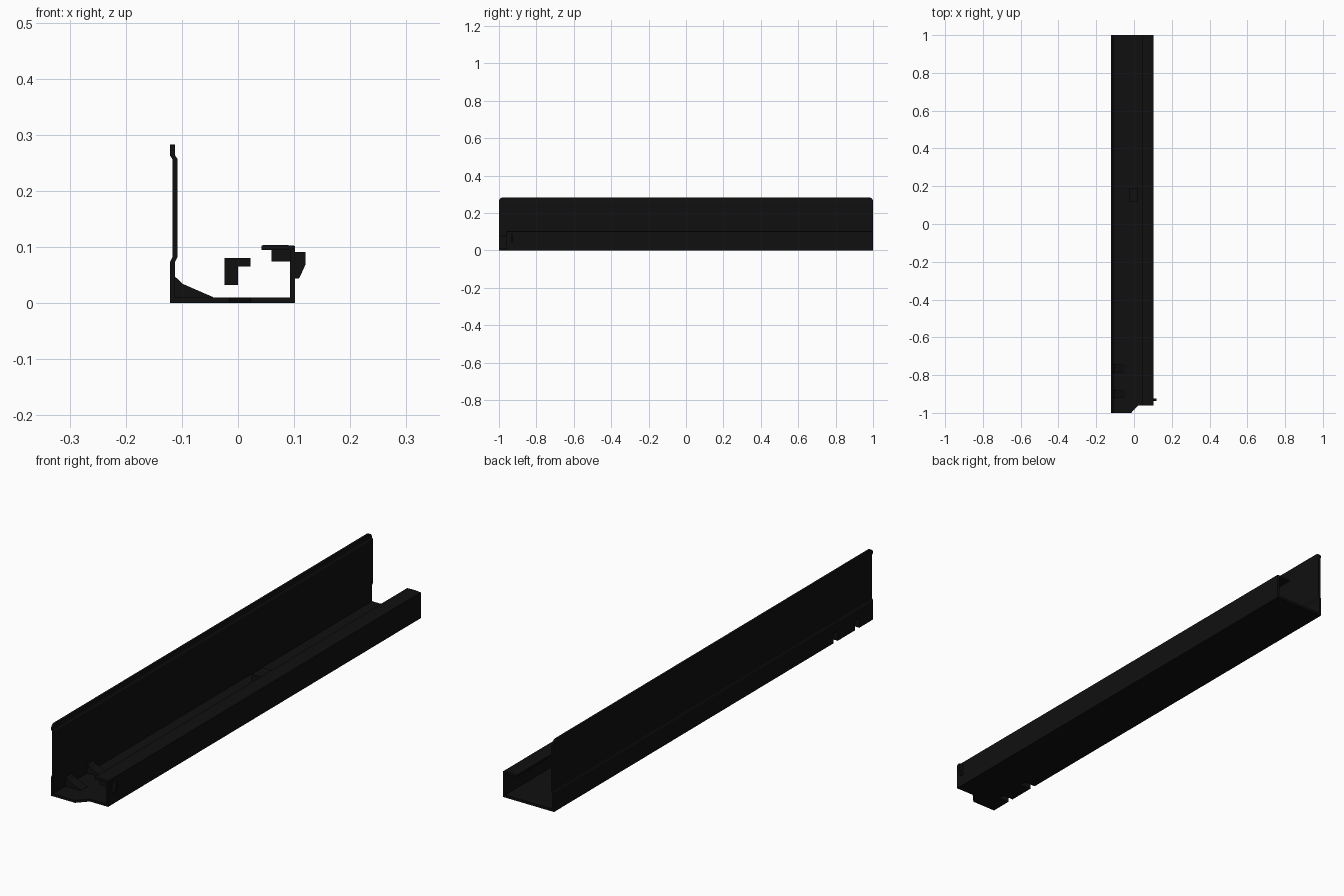
import bpy, bmesh, math
from mathutils import Vector

old = bpy.data.objects.get("Cube")
if old:
    bpy.data.objects.remove(old, do_unlink=True)

black = bpy.data.materials.new("black_coated_steel")
black.use_nodes = True
colour = (0.005, 0.005, 0.005, 1)
black.diffuse_color = colour
black.node_tree.nodes["Principled BSDF"].inputs["Base Color"].default_value = colour


def finish(name, bm):
    bmesh.ops.recalc_face_normals(bm, faces=bm.faces)
    mesh = bpy.data.meshes.new(name)
    bm.to_mesh(mesh)
    bm.free()
    mesh.materials.append(black)
    ob = bpy.data.objects.new(name, mesh)
    bpy.context.collection.objects.link(ob)
    return ob


def prism(name, points, start, end, along="y"):
    """Extrude an outline (x, z) along y, or (x, y) along z."""
    bm = bmesh.new()
    place = (lambda a, b: (a, start, b)) if along == "y" else (lambda a, b: (a, b, start))
    face = bm.faces.new([bm.verts.new(place(a, b)) for a, b in points])
    grown = bmesh.ops.extrude_face_region(bm, geom=[face])["geom"]
    step = Vector((0, end - start, 0)) if along == "y" else Vector((0, 0, end - start))
    bmesh.ops.translate(bm, vec=step, verts=[v for v in grown if isinstance(v, bmesh.types.BMVert)])
    return finish(name, bm)


# Tall side wall: offset sheet with rounded upper corners
T = 0.009
rows = [(-0.121, 0, 1), (-0.121, 0.074, 1), (-0.117, 0.082, 1),
        (-0.117, 0.257, 1), (-0.121, 0.263, 1)]
R = 0.02
for i in range(1, 6):
    a = math.radians(18 * i)
    rows.append((-0.121, 0.263 + R * math.sin(a), 1 - R + R * math.cos(a)))
bm = bmesh.new()
rings = [[bm.verts.new((x + dx, s * half, z)) for dx, s in ((0, -1), (0, 1), (T, 1), (T, -1))]
         for x, z, half in rows]
for low, high in zip(rings, rings[1:]):
    for k in range(4):
        n = (k + 1) % 4
        bm.faces.new((low[k], low[n], high[n], high[k]))
bm.faces.new(rings[0])
bm.faces.new(rings[-1])
wall = finish("tall_side_wall", bm)

# Floor with a stepped front corner
floor = prism("floor", [(-0.1205, -1), (-0.015, -1), (0.022, -0.96), (0.102, -0.96),
                        (0.102, 1), (-0.1205, 1)], 0, 0.01, "z")

# Low side flange and its inward lip
prism("low_flange_and_lip", [(0.093, 0.005), (0.102, 0.005), (0.102, 0.102), (0.08, 0.104),
                             (0.06, 0.104), (0.042, 0.103), (0.042, 0.095), (0.093, 0.095)],
      -0.96, 1)
prism("lip_end_tab", [(0.06, 0.074), (0.098, 0.074), (0.098, 0.1), (0.06, 0.1)], -0.955, -0.94)

# Pressed corner gussets, hollow on the outside
for i, y in enumerate((-0.90, -0.765)):
    gusset = prism(f"corner_gusset_{i + 1}", [(-0.12, 0.001), (-0.045, 0.001), (-0.045, 0.011),
                   (-0.098, 0.034), (-0.112, 0.047), (-0.12, 0.047)], y - 0.02, y + 0.02)
    dent = prism(f"gusset_dent_cutter_{i + 1}", [(-0.14, -0.01), (-0.055, -0.01),
                 (-0.104, 0.025), (-0.14, 0.055)], y - 0.013, y + 0.013)
    dent.hide_render = True
    dent.hide_set(True)
    dent.display_type = "WIRE"
    for ob in (wall, floor, gusset):
        mod = ob.modifiers.new("pressed_dent", "BOOLEAN")
        mod.operation = "DIFFERENCE"
        mod.solver = "EXACT"
        mod.object = dent

# Outer clip near the front
prism("outer_clip", [(0.1, 0.091), (0.12, 0.091), (0.12, 0.068), (0.109, 0.044), (0.1, 0.044)],
      -0.936, -0.924)

# Small hooked stop between the walls
prism("hooked_stop", [(-0.024, 0.032), (0, 0.032), (0, 0.065), (0.022, 0.065),
                      (0.022, 0.08), (-0.024, 0.08)], 0.12, 0.19)
